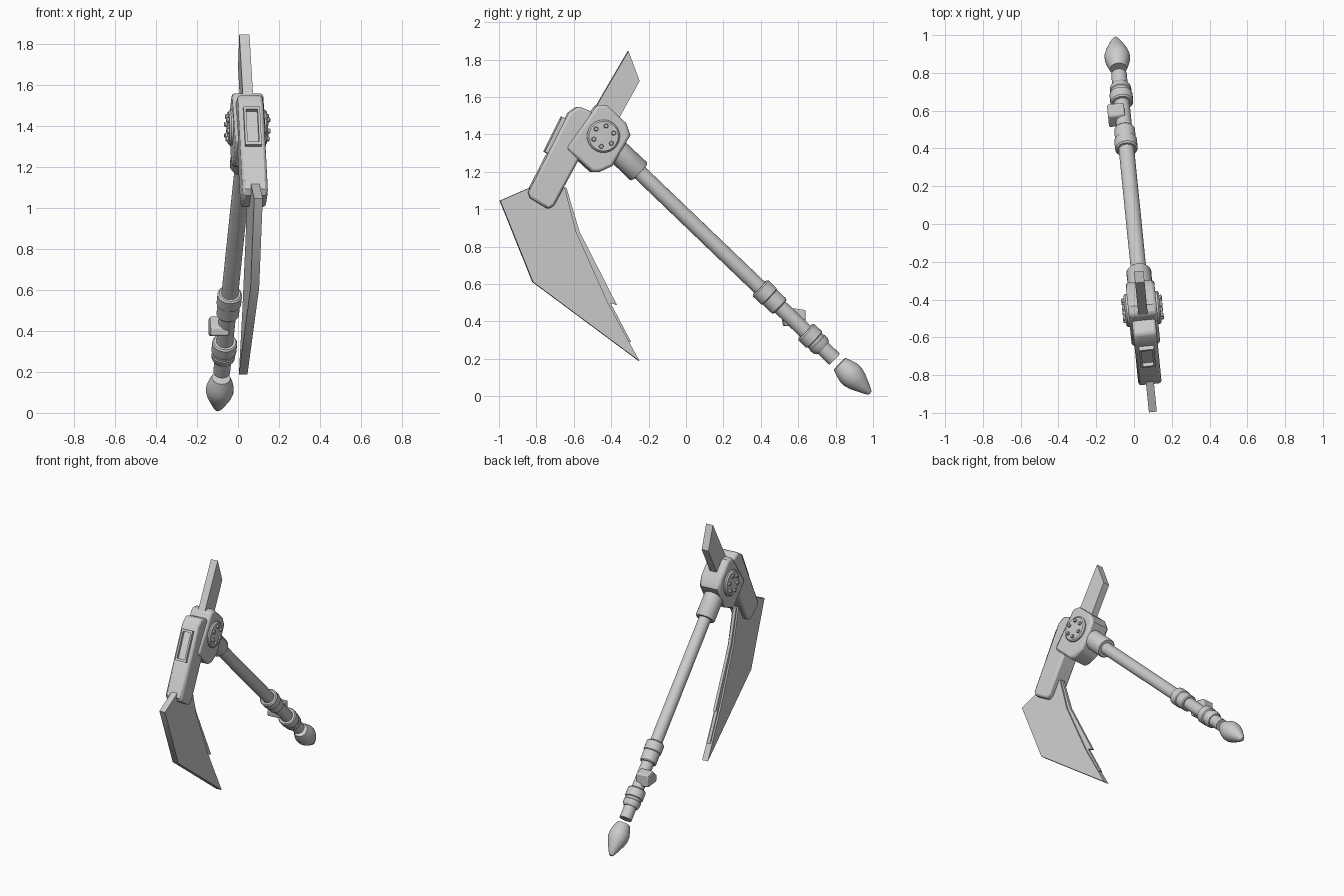
import bpy, bmesh, math
from mathutils import Vector, Matrix

if "Cube" in bpy.data.objects:
    bpy.data.objects.remove(bpy.data.objects["Cube"])

TURN = Matrix.Rotation(0.1, 4, 'Z')   # whole weapon is yawed slightly
HUB = Vector((0, -0.452, 1.39))
AXIS = Vector((0, 1.447, -1.38)).normalized()

steel = bpy.data.materials.new("grey_steel")
steel.use_nodes = True
GREY = (0.6, 0.6, 0.6, 1)
steel.diffuse_color = GREY
steel.node_tree.nodes["Principled BSDF"].inputs["Base Color"].default_value = GREY


def finish(name, bm, bevel=0, segments=2):
    bmesh.ops.recalc_face_normals(bm, faces=bm.faces)
    mesh = bpy.data.meshes.new(name)
    bm.to_mesh(mesh)
    bm.free()
    mesh.materials.append(steel)
    obj = bpy.data.objects.new(name, mesh)
    bpy.context.collection.objects.link(obj)
    obj.matrix_world = TURN
    if bevel:
        mod = obj.modifiers.new("bevel", 'BEVEL')
        mod.width, mod.segments = bevel, segments
        mod.limit_method, mod.angle_limit = 'ANGLE', 0.9
    bpy.ops.object.select_all(action='DESELECT')
    obj.select_set(True)
    bpy.context.view_layer.objects.active = obj
    bpy.ops.object.shade_smooth_by_angle(angle=math.radians(35))
    return obj


def plate(name, outline, x0, x1, bevel=0):
    """Side outline (y, z) extruded from x0 to x1."""
    bm = bmesh.new()
    face = bm.faces.new([bm.verts.new((x0, y * 1.005, z)) for y, z in outline])
    ext = bmesh.ops.extrude_face_region(bm, geom=[face])["geom"]
    moved = [v for v in ext if isinstance(v, bmesh.types.BMVert)]
    bmesh.ops.translate(bm, verts=moved, vec=(x1 - x0, 0, 0))
    return finish(name, bm, bevel)


def lathe(name, profile, origin=HUB, axis=AXIS, sides=32):
    """Profile of (distance, radius) turned around an axis."""
    bm = bmesh.new()
    verts = [bm.verts.new((r, 0, t)) for t, r in profile]
    edges = [bm.edges.new(pair) for pair in zip(verts, verts[1:])]
    bmesh.ops.spin(bm, geom=verts + edges, axis=(0, 0, 1), cent=(0, 0, 0),
                   angle=math.tau, steps=sides)
    bmesh.ops.remove_doubles(bm, verts=bm.verts, dist=0.0001)
    rot = Vector((0, 0, 1)).rotation_difference(axis).to_matrix().to_4x4()
    bm.transform(Matrix.Translation(origin) @ rot)
    return finish(name, bm)


# Handle parts along the axis
lathe("head_collar", [(0.05, 0), (0.05, 0.064), (0.27, 0.066), (0.279, 0.06), (0.279, 0)])
lathe("shaft", [(0.1, 0), (0.1, 0.041), (1.727, 0.041), (1.727, 0)])
lathe("upper_ring", [(1.172, 0), (1.172, 0.052), (1.18, 0.06), (1.24, 0.06),
                     (1.245, 0.055), (1.315, 0.055), (1.322, 0.05), (1.322, 0)])
lathe("lower_ring", [(1.512, 0), (1.512, 0.054), (1.52, 0.061), (1.575, 0.061),
                     (1.58, 0.054), (1.595, 0.054), (1.6, 0.058), (1.625, 0.056),
                     (1.641, 0.047), (1.641, 0)])
lathe("pommel", [(1.765, 0), (1.765, 0.045), (1.8, 0.058), (1.835, 0.067),
                 (1.865, 0.067), (1.9, 0.057), (1.94, 0.039), (1.975, 0.022),
                 (1.99, 0.012), (1.993, 0)])
plate("grip_button", [(0.52, 0.415), (0.575, 0.47), (0.64, 0.46), (0.64, 0.375), (0.525, 0.375)],
      -0.08, 0.01, 0.008)

# Head
plate("hub_block", [(-0.48, 1.558), (-0.43, 1.556), (-0.326, 1.46), (-0.303, 1.395),
                    (-0.40, 1.23), (-0.47, 1.198), (-0.51, 1.2), (-0.645, 1.325)],
      -0.076, 0.076, 0.015)
plate("head_body", [(-0.58, 1.55), (-0.505, 1.52), (-0.51, 1.39), (-0.71, 1.02), (-0.74, 1.0),
                    (-0.838, 1.06), (-0.848, 1.09), (-0.63, 1.515)],
      -0.062, 0.062, 0.014)
plate("back_spike", [(-0.31, 1.845), (-0.25, 1.685), (-0.38, 1.45), (-0.54, 1.45)],
      -0.025, 0.025)

# Raised window frame on the front of the head
low, high = Vector((-0.745, 1.3)), Vector((-0.652, 1.487))
along = (high - low).normalized()
out = Vector((-along.y, along.x))


def bar(name, a, b, x0, x1, depth=0.016):
    pts = [a - out * 0.03, b - out * 0.03, b + out * depth, a + out * depth]
    plate(name, [tuple(p) for p in pts], x0, x1)


bar("frame_bottom", low, low + along * 0.016, -0.04, 0.04)
bar("frame_top", high - along * 0.016, high, -0.04, 0.04)
for side, s in (("right", -1), ("left", 1)):
    bar("frame_" + side, low, high, s * 0.028, s * 0.04)

# Round side caps with bolts
for side, s in (("right", -1), ("left", 1)):
    face = Vector((s, 0, 0))
    lathe("side_cap_" + side, [(0.06, 0), (0.06, 0.088), (0.085, 0.088), (0.094, 0.079), (0.094, 0)],
          HUB, face)
    for i in range(6):
        a = math.radians(17 + 60 * i)
        spot = HUB + Vector((0, math.cos(a), math.sin(a))) * 0.056
        lathe(f"bolt_{side}_{i + 1}", [(0.08, 0), (0.08, 0.012), (0.104, 0.012), (0.108, 0.009), (0.108, 0)],
              spot, face, 12)

# Blade with a thinner serrated inner edge
plate("blade", [(-0.995, 1.045), (-0.835, 1.115), (-0.75, 1.15), (-0.65, 1.115), (-0.59, 0.88),
                (-0.42, 0.50), (-0.25, 0.187), (-0.82, 0.61)], -0.021, 0.021)
plate("cutting_edge", [(-0.70, 1.12), (-0.64, 1.115), (-0.57, 0.88), (-0.37, 0.487), (-0.405, 0.50),
                       (-0.295, 0.29), (-0.318, 0.30), (-0.25, 0.187), (-0.45, 0.40)], -0.01, 0.01)
